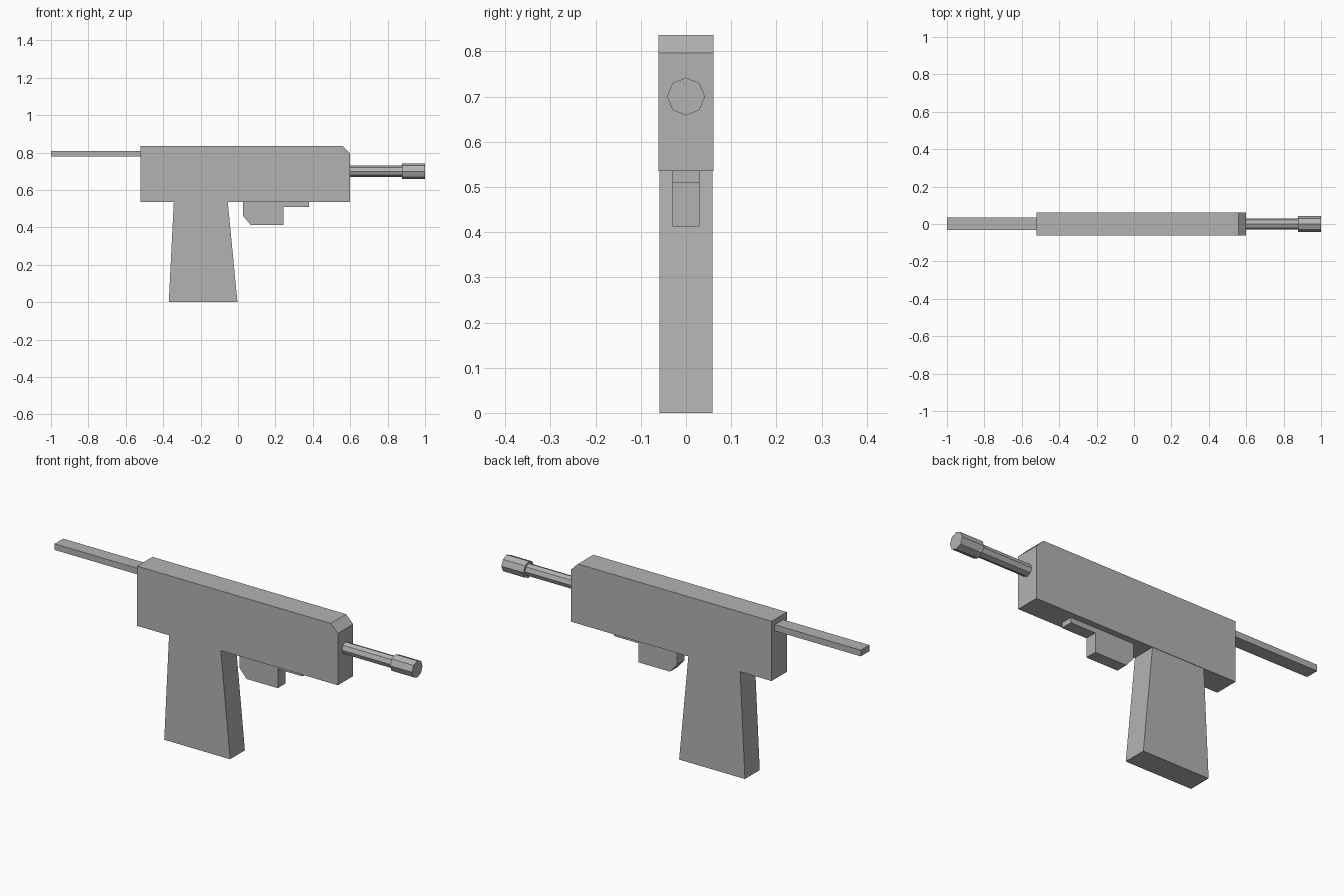
import bpy, bmesh, math
from mathutils import Matrix

cube = bpy.data.objects.get("Cube")
if cube:
    bpy.data.objects.remove(cube, do_unlink=True)

grey = bpy.data.materials.new("plain_grey")
grey.use_nodes = True
grey.diffuse_color = (0.45, 0.45, 0.45, 1)
grey.node_tree.nodes["Principled BSDF"].inputs["Base Color"].default_value = (0.45, 0.45, 0.45, 1)


def finish(name, bm):
    bmesh.ops.recalc_face_normals(bm, faces=bm.faces[:])
    mesh = bpy.data.meshes.new(name)
    bm.to_mesh(mesh)
    bm.free()
    mesh.materials.append(grey)
    obj = bpy.data.objects.new(name, mesh)
    bpy.context.collection.objects.link(obj)
    return obj


def slab(name, outline, y0, y1):
    """Extrude an x-z outline across the thickness."""
    bm = bmesh.new()
    face = bm.faces.new([bm.verts.new((x, y0, z)) for x, z in outline])
    extruded = bmesh.ops.extrude_face_region(bm, geom=[face])["geom"]
    verts = [v for v in extruded if isinstance(v, bmesh.types.BMVert)]
    bmesh.ops.translate(bm, verts=verts, vec=(0, y1 - y0, 0))
    return finish(name, bm)


def rod(name, x0, x1, radius, z):
    """Eight-sided rod lying along x."""
    bm = bmesh.new()
    place = Matrix.Translation(((x0 + x1) / 2, 0, z)) @ Matrix.Rotation(math.pi / 2, 4, 'Y')
    bmesh.ops.create_cone(bm, cap_ends=True, segments=8, radius1=radius,
                          radius2=radius, depth=x1 - x0, matrix=place)
    return finish(name, bm)


# Main body with a chamfered upper front corner
slab("body", [(-0.52, 0.535), (0.6, 0.535), (0.6, 0.796), (0.56, 0.836), (-0.52, 0.836)],
     -0.061, 0.061)

# Tapered handle
slab("grip", [(-0.37, 0), (-0.003, 0), (-0.055, 0.54), (-0.343, 0.54)], -0.059, 0.059)

# Block under the body with its thin forward lug
slab("lower_block", [(0.028, 0.536), (0.028, 0.46), (0.068, 0.413), (0.243, 0.413),
                     (0.243, 0.509), (0.38, 0.509), (0.38, 0.536)], -0.03, 0.03)

# Rear bar
slab("rear_bar", [(-1, 0.778), (-0.51, 0.778), (-0.51, 0.809), (-1, 0.809)], -0.032, 0.036)

# Barrel and wider muzzle
rod("barrel", 0.59, 0.89, 0.03, 0.7)
rod("muzzle", 0.877, 1.0, 0.042, 0.7)
